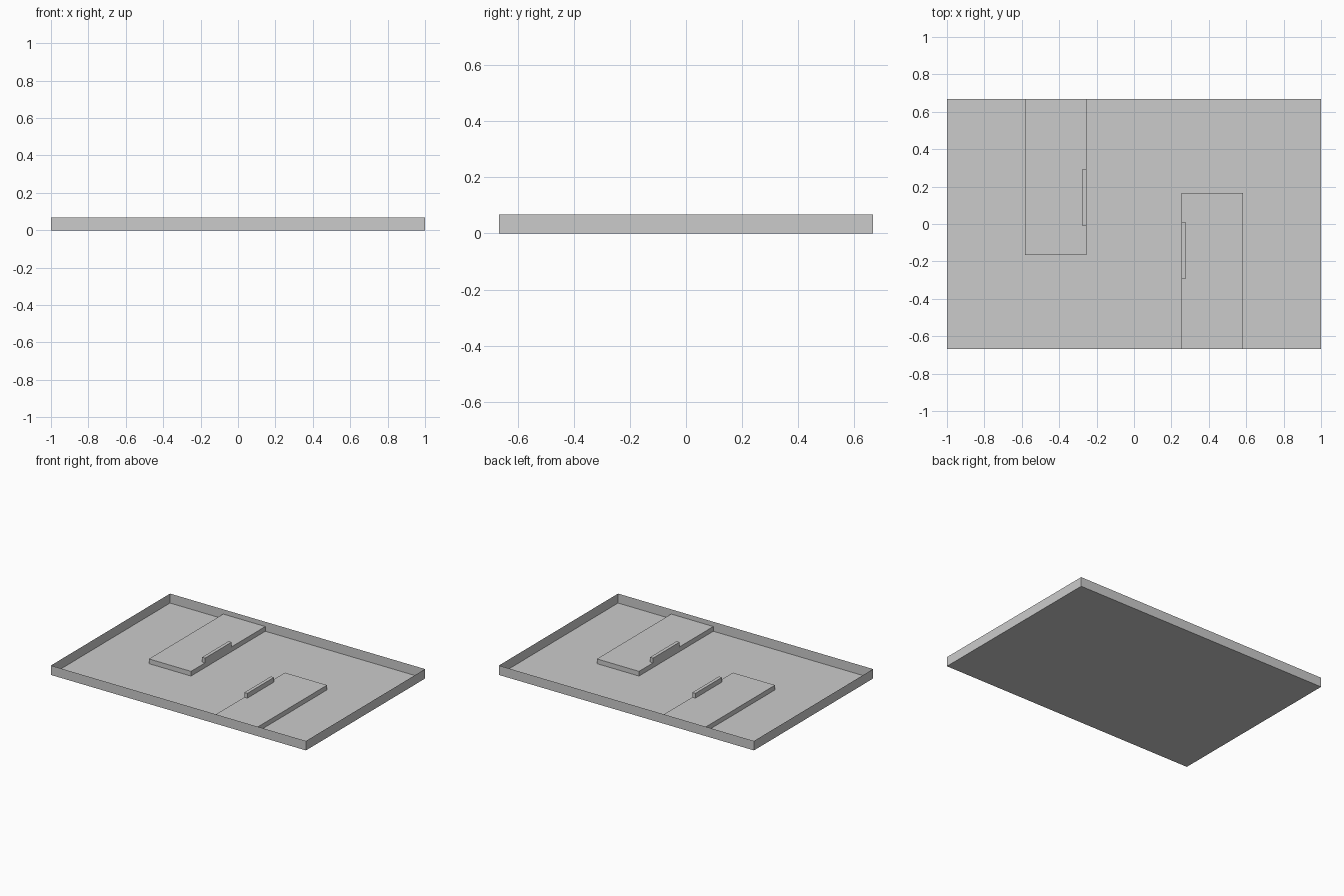
import bpy
import bmesh
from mathutils import Vector

if "Cube" in bpy.data.objects:
    bpy.data.objects.remove(bpy.data.objects["Cube"], do_unlink=True)

grey = bpy.data.materials.new("light_grey")
grey.use_nodes = True
grey.diffuse_color = (0.6, 0.6, 0.6, 1)
grey.node_tree.nodes["Principled BSDF"].inputs["Base Color"].default_value = (0.6, 0.6, 0.6, 1)

HALF_X, HALF_Y, WALL = 1.0, 0.667, 0.067
STEP = WALL / 2
UP, DOWN, BACK = Vector((0, 0, 1)), Vector((0, 0, -1)), Vector((0, 1, 0))


def box(name, low, high, open_sides=(), turn=False):
    """Box between two corners, without the faces on the open sides."""
    low, high = Vector(low), Vector(high)
    bm = bmesh.new()
    bmesh.ops.create_cube(bm, size=1)
    bm.normal_update()
    gone = [f for f in bm.faces if any(f.normal.dot(d) > 0.9 for d in open_sides)]
    bmesh.ops.delete(bm, geom=gone, context="FACES")
    bmesh.ops.scale(bm, vec=high - low, verts=bm.verts)
    bmesh.ops.translate(bm, vec=(low + high) / 2, verts=bm.verts)
    if turn:  # half turn about the vertical axis
        for v in bm.verts:
            v.co.x, v.co.y = -v.co.x, -v.co.y
    bm.normal_update()
    mesh = bpy.data.meshes.new(name)
    bm.to_mesh(mesh)
    bm.free()
    mesh.materials.append(grey)
    obj = bpy.data.objects.new(name, mesh)
    bpy.context.collection.objects.link(obj)
    return obj


# Open tray: thin floor and four thin walls
box("tray", (-HALF_X, -HALF_Y, 0), (HALF_X, HALF_Y, WALL), [UP])

# Two raised slabs against opposite walls, each with a bar along its inner edge
for side, turn in (("back", False), ("front", True)):
    box(side + "_slab", (-0.583, -0.165, 0), (-0.253, HALF_Y, STEP), [DOWN, BACK], turn)
    box(side + "_bar", (-0.277, -0.007, STEP), (-0.253, 0.291, WALL), [DOWN], turn)
